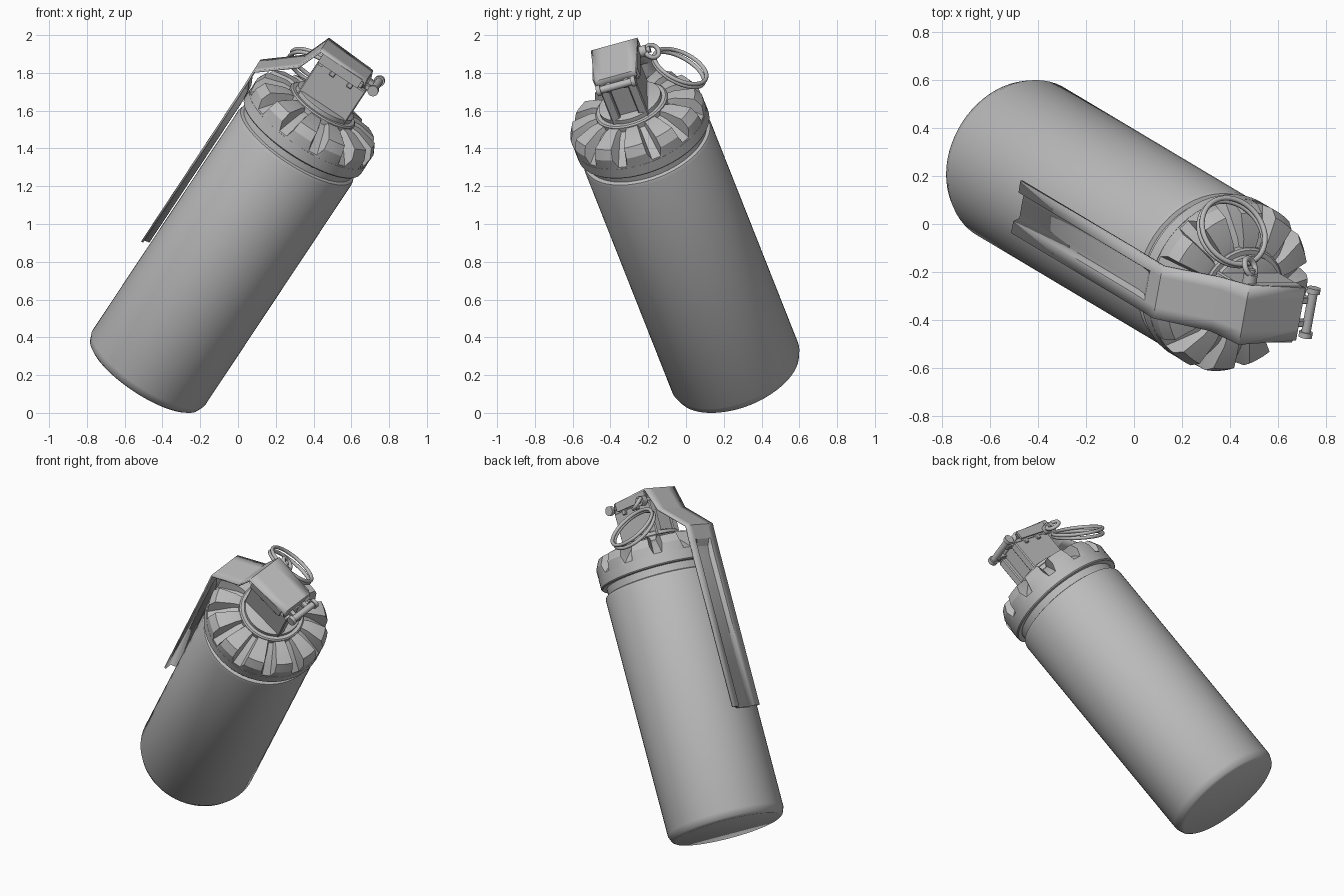
import bpy, bmesh, math
from mathutils import Matrix, Vector

if "Cube" in bpy.data.objects:
    bpy.data.objects.remove(bpy.data.objects["Cube"])

# Tilted frame: local z runs up the canister, local x points to the lever
Z = Vector((0.525, -0.313, 0.791)).normalized()
X = Vector((-0.836, 0.0, 0.549))
X = (X - Z * X.dot(Z)).normalized()
Y = Z.cross(X)
FRAME = Matrix((X, Y, Z)).transposed().to_4x4()
FRAME.translation = Vector((-0.498, 0.276, 0.2))

grey = bpy.data.materials.new("metal_grey")
grey.diffuse_color = (0.5, 0.5, 0.5, 1)
grey.use_nodes = True
grey.node_tree.nodes["Principled BSDF"].inputs["Base Color"].default_value = grey.diffuse_color


def finish(name, bm, frame=FRAME, angle=35):
    bmesh.ops.recalc_face_normals(bm, faces=bm.faces)
    me = bpy.data.meshes.new(name)
    bm.to_mesh(me)
    bm.free()
    me.materials.append(grey)
    ob = bpy.data.objects.new(name, me)
    bpy.context.collection.objects.link(ob)
    ob.matrix_world = frame
    bpy.ops.object.select_all(action='DESELECT')
    ob.select_set(True)
    bpy.context.view_layer.objects.active = ob
    bpy.ops.object.shade_smooth_by_angle(angle=math.radians(angle))
    return ob


def loft(bm, rows, closed=False):
    """Skin a list of rows of points with quads."""
    vs = [[bm.verts.new(p) for p in row] for row in rows]
    n = len(vs)
    for i in range(n if closed else n - 1):
        a, b = vs[i], vs[(i + 1) % n]
        for j in range(len(a) - 1):
            bm.faces.new((a[j], a[j + 1], b[j + 1], b[j]))
    return vs


def ring_of(profile, angle):
    return [(r * math.cos(angle), r * math.sin(angle), z) for r, z in profile]


def lathe(name, profile, seg=64):
    bm = bmesh.new()
    vs = loft(bm, [ring_of(profile, math.tau * i / seg) for i in range(seg)], True)
    bm.faces.new([v[0] for v in vs])
    bm.faces.new([v[-1] for v in vs])
    return finish(name, bm)


def box(name, lo, hi, bevel=0.006):
    bm = bmesh.new()
    size = [h - l for l, h in zip(lo, hi)]
    mid = [(h + l) / 2 for l, h in zip(lo, hi)]
    bmesh.ops.create_cube(bm, size=1, matrix=Matrix.Translation(mid) @ Matrix.Diagonal((*size, 1)))
    if bevel:
        bmesh.ops.bevel(bm, geom=bm.edges[:], offset=bevel, segments=1, affect='EDGES')
    return finish(name, bm)


def rod(name, a, b, r, seg=16):
    a, b = Vector(a), Vector(b)
    rot = (b - a).to_track_quat('Z', 'Y').to_matrix().to_4x4()
    bm = bmesh.new()
    bmesh.ops.create_cone(bm, cap_ends=True, segments=seg, radius1=r, radius2=r,
                          depth=(b - a).length, matrix=Matrix.Translation((a + b) / 2) @ rot)
    return finish(name, bm)


def torus(name, centre, normal, R, r, seg=48, sides=10):
    bm = bmesh.new()
    prof = [(R + r * math.cos(math.tau * k / sides), r * math.sin(math.tau * k / sides))
            for k in range(sides + 1)]
    loft(bm, [ring_of(prof, math.tau * i / seg) for i in range(seg)], True)
    bmesh.ops.remove_doubles(bm, verts=bm.verts, dist=1e-5)
    m = Vector(normal).to_track_quat('Z', 'Y').to_matrix().to_4x4()
    m.translation = centre
    return finish(name, bm, m, 60)


# Canister with bevelled base, rounded shoulder and groove
lathe("canister", [(0.325, 0), (0.343, 0.012), (0.358, 0.05), (0.358, 1.525),
                   (0.352, 1.543), (0.335, 1.55), (0.335, 1.62)])

# Collar band below the crown
lathe("collar", [(0.33, 1.595), (0.362, 1.595), (0.368, 1.602), (0.368, 1.66), (0.2, 1.66)])

# Crown: twelve raised teeth separated by sloping notches
tooth = [(0.367, 1.655), (0.369, 1.72), (0.343, 1.772), (0.24, 1.80), (0.17, 1.80)]
notch = [(0.367, 1.655), (0.364, 1.668), (0.325, 1.70), (0.24, 1.765), (0.17, 1.79)]
rows = []
for i in range(12):
    for f, prof in ((-.29, tooth), (-.1, tooth), (.1, tooth), (.29, tooth), (.37, notch), (.63, notch)):
        rows.append(ring_of(prof, math.tau * (i + f) / 12))
bm = bmesh.new()
loft(bm, rows, True)
finish("crown", bm, angle=25)

# Neck flange
lathe("neck", [(0.2, 1.76), (0.2, 1.805), (0.192, 1.812), (0.172, 1.812), (0.172, 1.835), (0.16, 1.84)], 48)

# Fuse head: core, cheeks and ribs
box("fuse_core", (-0.12, -0.085, 1.8), (0.14, 0.085, 2.06))
for s in (-1, 1):
    box("fuse_cheek", (-0.15, s * 0.075 - 0.025, 1.8), (0.15, s * 0.075 + 0.025, 2.03))
    for x in (-0.06, 0.05):
        box("cheek_lug", (x - 0.015, s * 0.1 - 0.012, 2.0), (x + 0.015, s * 0.1 + 0.012, 2.075), 0.004)

# Safety lever: bent strip with a pressed channel along the straight part
path = [(0.398, 0.65, 0.115, 1), (0.400, 1.60, 0.115, 1), (0.401, 1.66, 0.115, 0.75),
        (0.401, 1.70, 0.115, 0), (0.404, 1.785, 0.115, 0), (0.22, 1.945, 0.118, 0),
        (0.168, 2.09, 0.13, 0), (-0.115, 2.08, 0.115, 0), (-0.128, 2.045, 0.11, 0)]
bm = bmesh.new()
rows = []
for x, z, w, depth in path:
    half = [(w, 0), (0.066, 0), (0.052, 0.028 * depth), (0.03, 0.028 * depth)]
    section = half + [(-y, d) for y, d in reversed(half)]
    rows.append([(x - d, y, z) for y, d in section])
loft(bm, rows)
lever = finish("safety_lever", bm, angle=20)
mod = lever.modifiers.new("thickness", 'SOLIDIFY')
mod.thickness = 0.012
mod.offset = 0

# Side flanges of the lever over the fuse head
for s in (-1, 1):
    box("lever_flange", (-0.1, s * 0.118 - 0.006, 2.03), (0.15, s * 0.118 + 0.006, 2.085), 0)

# Hinge pin with end caps and its bracket
rod("hinge_pin", (-0.178, -0.1, 2.06), (-0.178, 0.1, 2.06), 0.02)
for s in (-1, 1):
    rod("hinge_cap", (-0.178, s * 0.085, 2.06), (-0.178, s * 0.108, 2.06), 0.029)
    box("hinge_bracket", (-0.18, s * 0.05 - 0.015, 2.03), (-0.1, s * 0.05 + 0.015, 2.06), 0.004)

# Pull pin and its eyelet
rod("pull_pin", (0.13, 0.11, 2.03), (0.13, -0.18, 2.03), 0.017)
rod("pull_pin_head", (0.13, -0.12, 2.03), (0.13, -0.16, 2.03), 0.03)
eye = FRAME @ Vector((0.13, -0.185, 2.015))
torus("pin_eyelet", eye, (0.8, 0.3, 0.5), 0.038, 0.012, 24)

# Double split pull ring
N = Vector((0.44, 0.44, 0.784))
C = Vector((0.41, -0.035, 1.825))
torus("pull_ring_lower", C - N * 0.01, N, 0.15, 0.011)
torus("pull_ring_upper", C + N * 0.012, N + Vector((0.04, -0.05, 0)), 0.15, 0.011)
